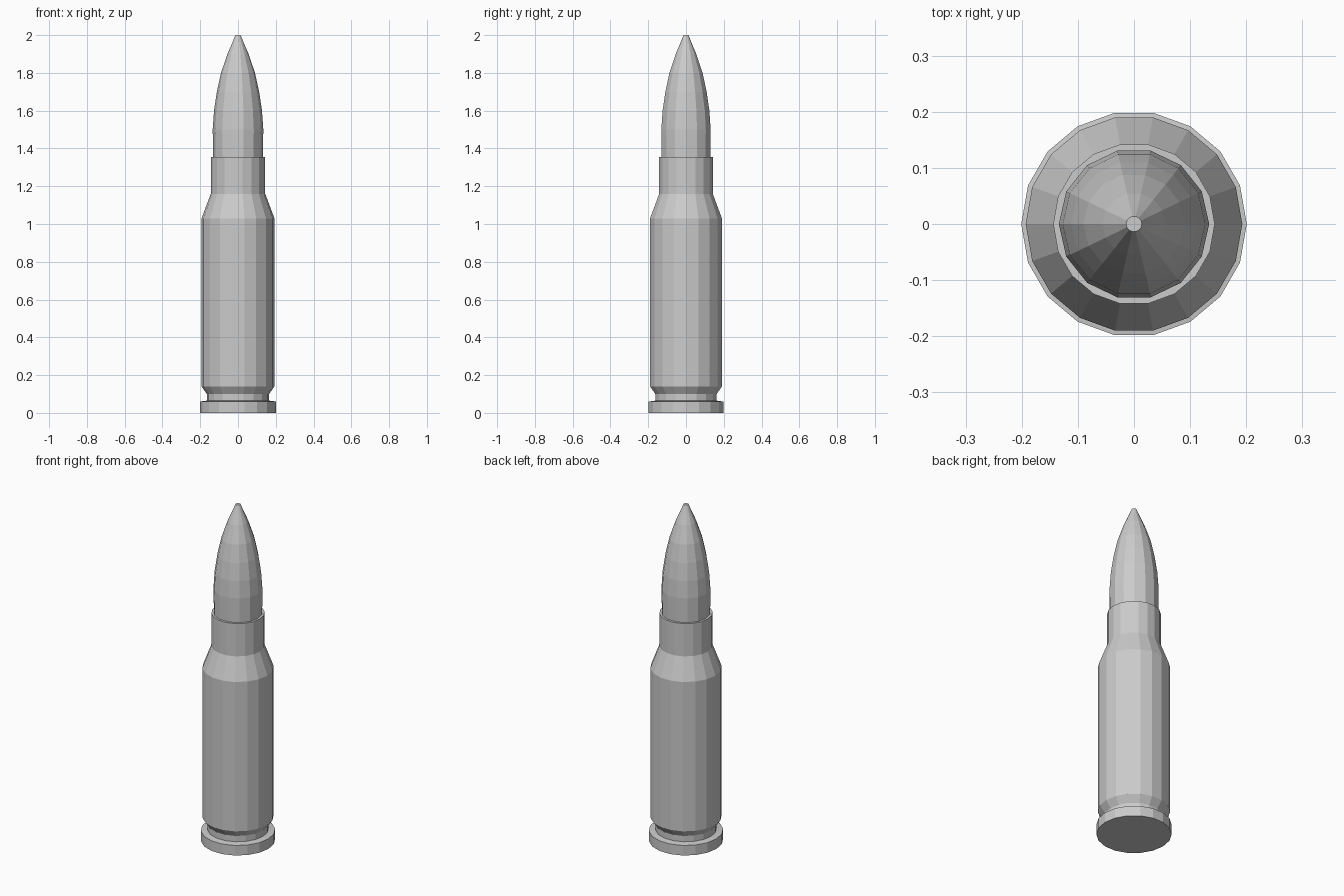
import bpy, bmesh
from math import cos, sin, pi

if "Cube" in bpy.data.objects:
    bpy.data.objects.remove(bpy.data.objects["Cube"])


def lathe(name, profile, sides, cap_bottom=True, cap_top=True):
    """Revolve (radius, height) points around z into a flat-shaded mesh."""
    bm = bmesh.new()
    rings = []
    for r, z in profile:
        rings.append([bm.verts.new((r * cos(2 * pi * i / sides),
                                    r * sin(2 * pi * i / sides), z))
                      for i in range(sides)])
    for low, high in zip(rings, rings[1:]):
        for i in range(sides):
            j = (i + 1) % sides
            bm.faces.new((low[i], low[j], high[j], high[i]))
    if cap_bottom:
        bm.faces.new(rings[0][::-1])
    if cap_top:
        bm.faces.new(rings[-1])
    mesh = bpy.data.meshes.new(name)
    bm.to_mesh(mesh)
    bm.free()
    obj = bpy.data.objects.new(name, mesh)
    bpy.context.collection.objects.link(obj)
    return obj


# Cartridge case: rim, extractor groove, body, shoulder, neck and mouth lip
lathe("case", [
    (0.201, 0.0), (0.201, 0.06),
    (0.165, 0.065), (0.165, 0.1),
    (0.193, 0.14), (0.193, 1.03),
    (0.144, 1.16), (0.144, 1.355), (0.130, 1.355),
], 18, cap_top=False)

# Pointed bullet seated in the case mouth
lathe("bullet", [
    (0.132, 1.35), (0.134, 1.5), (0.127, 1.6), (0.112, 1.7),
    (0.090, 1.8), (0.056, 1.9), (0.030, 1.96), (0.014, 2.0),
], 14, cap_bottom=False)
